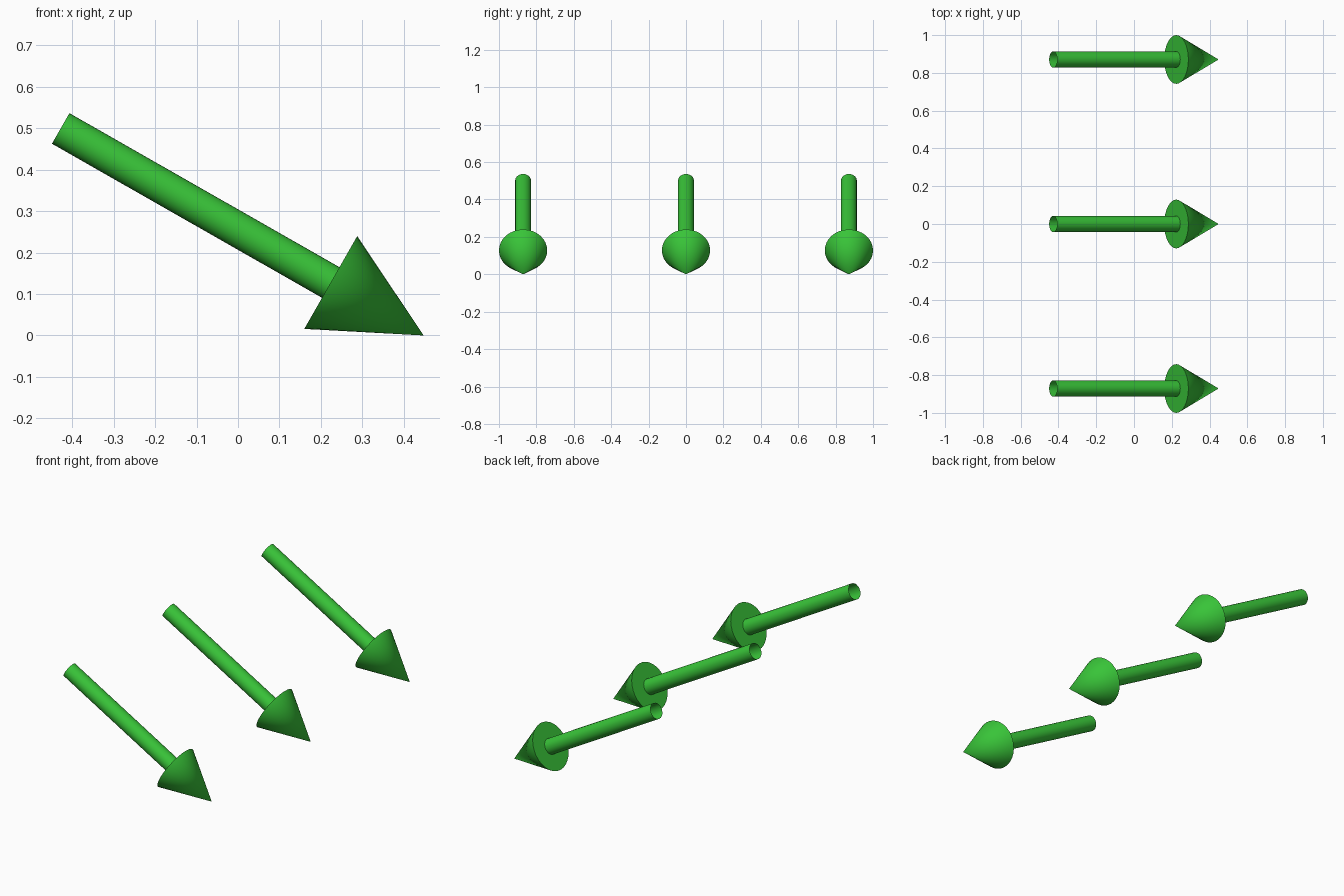
import bpy, bmesh
from math import radians, pi
from mathutils import Vector

if "Cube" in bpy.data.objects:
    bpy.data.objects.remove(bpy.data.objects["Cube"])

SIDES = 32
LENGTH, HEAD = 1.0085, 0.258
SHAFT_R, HEAD_R = 0.0425, 0.129
TILT = radians(29.7)

green = bpy.data.materials.new("green")
green.diffuse_color = (0.04, 0.55, 0.04, 1)
green.use_nodes = True
green.node_tree.nodes["Principled BSDF"].inputs["Base Color"].default_value = green.diffuse_color


def arrow(name, y):
    """Lathe an arrow with an open tail; its tip is the origin, pointing along +z."""
    bm = bmesh.new()
    profile = [(SHAFT_R, -LENGTH), (SHAFT_R, -HEAD), (HEAD_R, -HEAD), (0, 0)]
    verts = [bm.verts.new((r, 0, z)) for r, z in profile]
    edges = [bm.edges.new(pair) for pair in zip(verts, verts[1:])]
    bmesh.ops.spin(bm, geom=verts + edges, cent=Vector(), axis=(0, 0, 1),
                   angle=2 * pi, steps=SIDES)
    bmesh.ops.remove_doubles(bm, verts=bm.verts[:], dist=1e-4)
    bmesh.ops.recalc_face_normals(bm, faces=bm.faces[:])
    mesh = bpy.data.meshes.new(name)
    bm.to_mesh(mesh)
    bm.free()
    mesh.materials.append(green)
    obj = bpy.data.objects.new(name, mesh)
    bpy.context.collection.objects.link(obj)
    # Tip touches the floor, tail rises towards -x
    obj.location = (0.448, y, 0)
    obj.rotation_euler = (0, pi / 2 + TILT, 0)
    bpy.ops.object.select_all(action='DESELECT')
    obj.select_set(True)
    bpy.context.view_layer.objects.active = obj
    bpy.ops.object.shade_smooth_by_angle(angle=radians(30))


# Three parallel arrows in a row
for name, y in (("arrow_front", -0.871), ("arrow_middle", 0), ("arrow_back", 0.871)):
    arrow(name, y)
